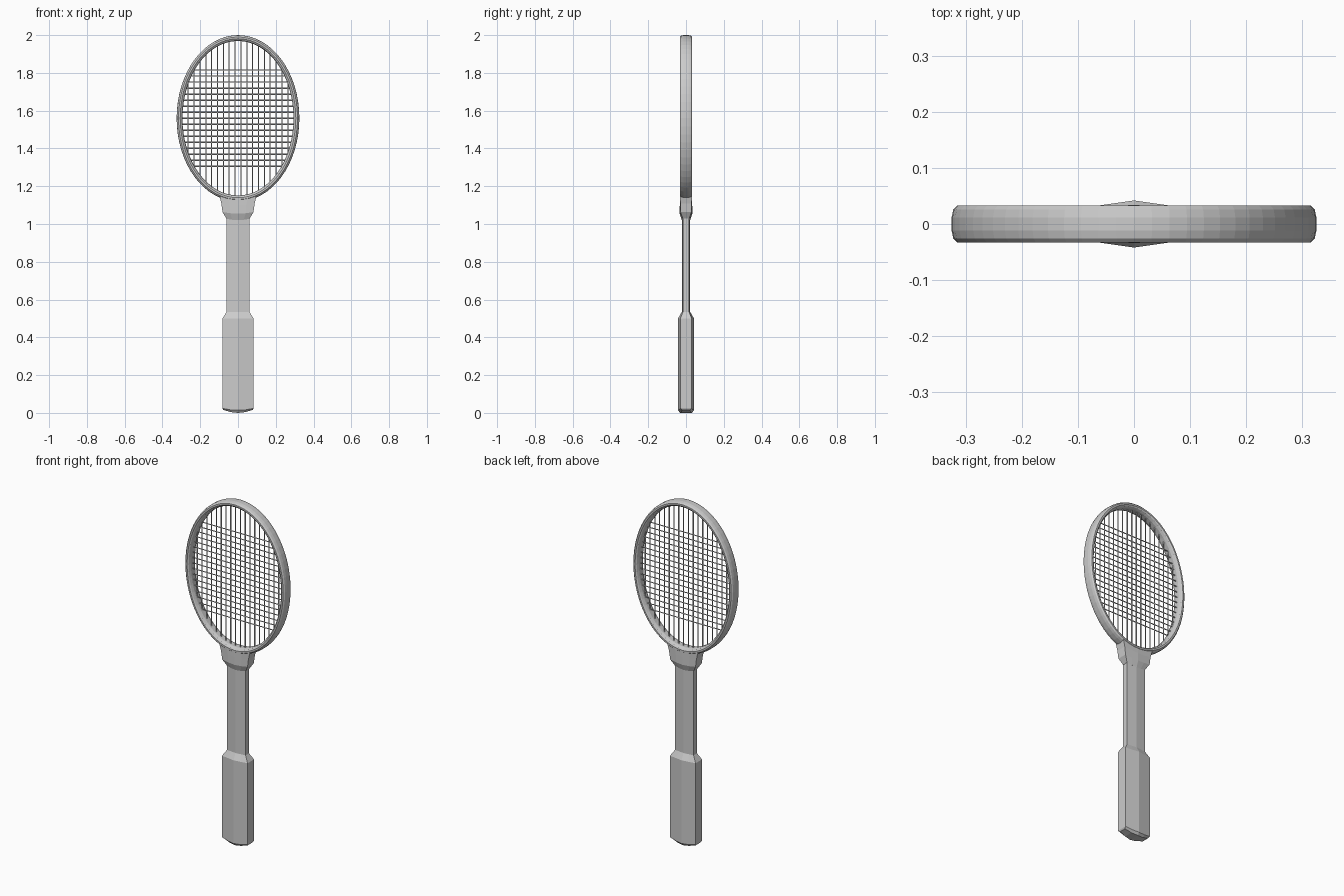
import bpy, bmesh, math
from mathutils import Vector, Matrix

if "Cube" in bpy.data.objects:
    bpy.data.objects.remove(bpy.data.objects["Cube"])

CZ, A, B = 1.56, 0.325, 0.44   # head centre height and outer half-axes


def finish(bm, name):
    bmesh.ops.recalc_face_normals(bm, faces=bm.faces)
    me = bpy.data.meshes.new(name)
    bm.to_mesh(me)
    bm.free()
    ob = bpy.data.objects.new(name, me)
    bpy.context.collection.objects.link(ob)
    return ob


def loft(name, rings):
    """Ridged flat bar; ring = z, half width, edge depth, ridge depth, curve of the end."""
    bm = bmesh.new()
    loops = []
    for z, hx, ye, ym, sag in rings:
        pts = []
        for side in (-1, 1):
            for f in (-1, -0.5, 0, 0.5, 1):
                f = f * -side
                y = side * (ym + (ye - ym) * abs(f))
                pts.append(bm.verts.new((f * hx, y, z + sag * f * f)))
        loops.append(pts)
    n = len(loops[0])
    for lo, hi in zip(loops, loops[1:]):
        for i in range(n):
            j = (i + 1) % n
            bm.faces.new((lo[i], lo[j], hi[j], hi[i]))
    # end caps as strips so curved ends stay clean
    for lp in (loops[0], loops[-1]):
        for i in range(4):
            bm.faces.new((lp[i], lp[i + 1], lp[8 - i], lp[9 - i]))
    return finish(bm, name)


# Oval frame: rounded section swept around an ellipse
half = [(0.0, 0.012), (0.003, 0.026), (0.010, 0.033), (0.019, 0.033),
        (0.026, 0.028), (0.031, 0.014)]
section = half + [(d, -y) for d, y in reversed(half)]
bm = bmesh.new()
N = 64
loops = []
for i in range(N):
    t = 2 * math.pi * i / N
    loops.append([bm.verts.new(((A - d) * math.cos(t), y, CZ + (B - d) * math.sin(t)))
                  for d, y in section])
for i in range(N):
    a, b = loops[i], loops[(i + 1) % N]
    for k in range(len(section)):
        m = (k + 1) % len(section)
        bm.faces.new((a[k], a[m], b[m], b[k]))
finish(bm, "head_frame")

# Handle parts
loft("grip", [(0.0, 0.078, 0.020, 0.031, 0.016), (0.014, 0.083, 0.030, 0.042, 0.010),
              (0.50, 0.083, 0.030, 0.042, 0), (0.535, 0.060, 0.016, 0.022, 0)])
loft("shaft", [(0.53, 0.060, 0.016, 0.022, 0), (1.035, 0.060, 0.016, 0.022, 0)])
loft("throat", [(1.02, 0.061, 0.016, 0.022, 0.008), (1.055, 0.082, 0.029, 0.034, 0.008),
                (1.10, 0.088, 0.030, 0.033, 0.008), (1.13, 0.098, 0.031, 0.032, 0.018)])


# Strings, trimmed to the oval
def string(bm, p, q):
    p, q = Vector(p), Vector(q)
    d = q - p
    rot = d.to_track_quat('Z', 'Y').to_matrix().to_4x4()
    bmesh.ops.create_cone(bm, cap_ends=True, segments=6, radius1=0.003, radius2=0.003,
                          depth=d.length, matrix=Matrix.Translation((p + q) / 2) @ rot)


a, b = A - 0.024, B - 0.024
bm = bmesh.new()
for i in range(18):
    x = (i - 8.5) * 0.031
    h = b * math.sqrt(1 - (x / a) ** 2)
    string(bm, (x, 0, CZ - h), (x, 0, CZ + h))
finish(bm, "main_strings")

bm = bmesh.new()
for i in range(17):
    z = (i - 8) * 0.0318
    w = a * math.sqrt(1 - (z / b) ** 2)
    string(bm, (-w, 0, CZ + z), (w, 0, CZ + z))
finish(bm, "cross_strings")
